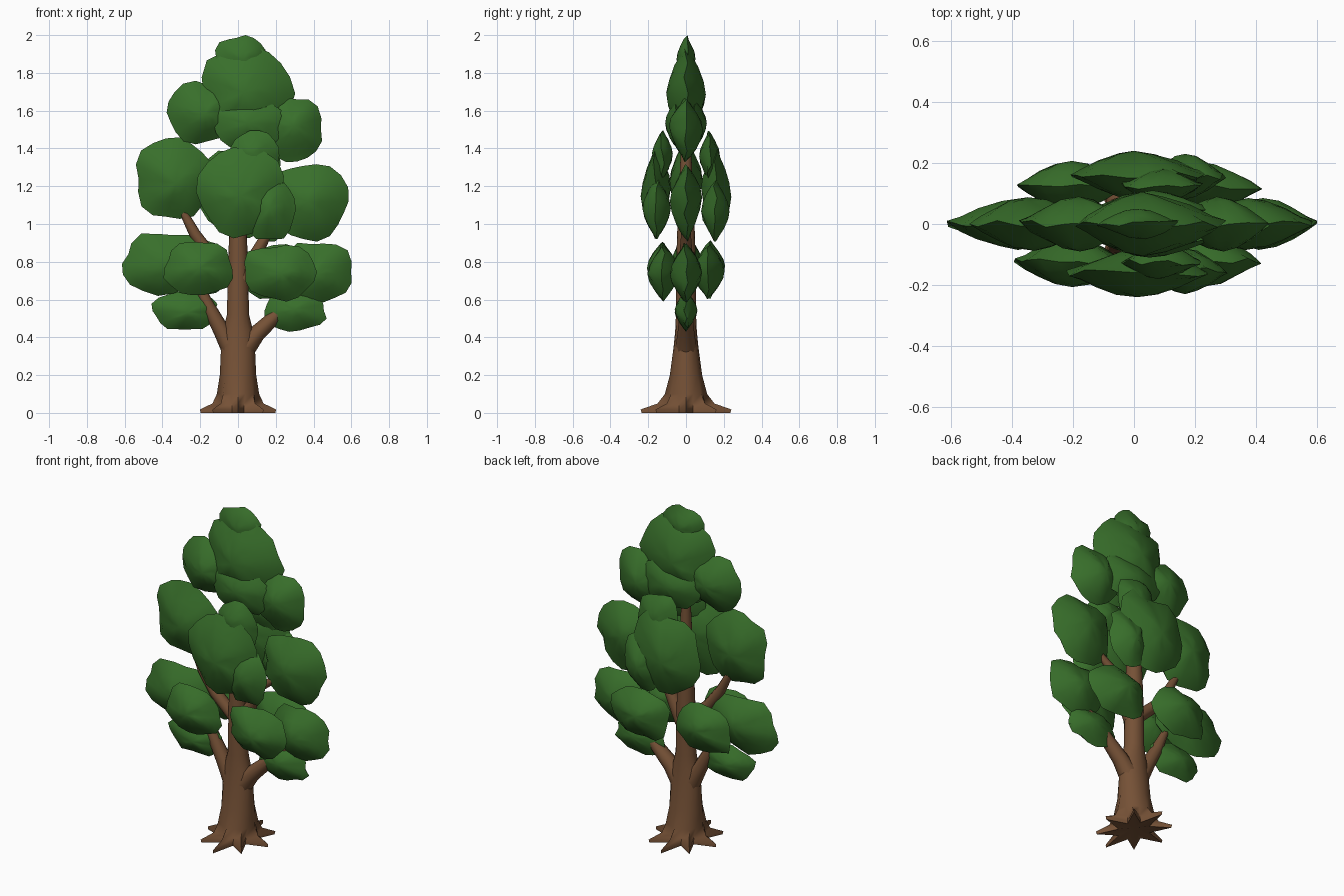
import bpy, bmesh, math, random
from mathutils import Vector

if "Cube" in bpy.data.objects:
    bpy.data.objects.remove(bpy.data.objects["Cube"])

random.seed(7)


def material(name, rgb):
    m = bpy.data.materials.new(name)
    m.diffuse_color = (*rgb, 1)
    m.use_nodes = True
    m.node_tree.nodes["Principled BSDF"].inputs["Base Color"].default_value = m.diffuse_color
    return m


LEAF = material("leaf green", (0.04, 0.16, 0.024))
BARK = material("bark brown", (0.18, 0.083, 0.037))


def finish(bm, name, mat, angle):
    bmesh.ops.recalc_face_normals(bm, faces=bm.faces)
    me = bpy.data.meshes.new(name)
    bm.to_mesh(me)
    bm.free()
    me.materials.append(mat)
    for p in me.polygons:
        p.use_smooth = True
    me.set_sharp_from_angle(angle=math.radians(angle))
    ob = bpy.data.objects.new(name, me)
    bpy.context.collection.objects.link(ob)
    return ob


def bridge(bm, a, b):
    n = len(a)
    for i in range(n):
        j = (i + 1) % n
        bm.faces.new((a[i], a[j], b[j], b[i]))


def tube(name, path, sides=8):
    """Tapered limb; path holds (x, y, z, radius)."""
    bm = bmesh.new()
    pts = [Vector(p[:3]) for p in path]
    rings = []
    for i, p in enumerate(pts):
        d = pts[min(i + 1, len(pts) - 1)] - pts[max(i - 1, 0)]
        q = d.to_track_quat('Z', 'Y')
        r = path[i][3]
        rings.append([bm.verts.new(p + q @ Vector((r * math.cos(2 * math.pi * k / sides),
                                                   r * math.sin(2 * math.pi * k / sides), 0)))
                      for k in range(sides)])
    for a, b in zip(rings, rings[1:]):
        bridge(bm, a, b)
    bm.faces.new(rings[0])
    bm.faces.new(rings[-1])
    finish(bm, name, BARK, 50)


def clump(name, x, y, z, rx, rz, t):
    """Lens-shaped leaf cluster with a sharp, lumpy rim in the x-z plane."""
    bm = bmesh.new()
    n = 18
    p1, p2 = random.uniform(0, 6.28), random.uniform(0, 6.28)
    rim = []
    for i in range(n):
        a = 2 * math.pi * i / n
        k = 1 + 0.03 * math.sin(3 * a + p1) + 0.045 * math.sin(5 * a + p2) + random.uniform(-.035, .035)
        k *= (abs(math.cos(a)) ** 2.5 + abs(math.sin(a)) ** 2.5) ** (-1 / 2.5)
        rim.append((k * rx * math.cos(a), k * rz * math.sin(a)))
    edge = [bm.verts.new((x + u, y + random.uniform(-.012, .012), z + v)) for u, v in rim]
    for s in (-1, 1):
        ox, oz = random.uniform(-.12, .12) * rx, random.uniform(-.12, .12) * rz
        prev = edge
        for f in (0.82, 0.58, 0.3):
            ring = []
            for u, v in rim:
                h = t * (1 - f ** 1.6) * random.uniform(.94, 1.06)
                ring.append(bm.verts.new((x + u * f + ox * (1 - f), y + s * h, z + v * f + oz * (1 - f))))
            bridge(bm, prev, ring)
            prev = ring
        top = bm.verts.new((x + ox, y + s * t, z + oz))
        for i in range(n):
            bm.faces.new((prev[i], prev[(i + 1) % n], top))
    finish(bm, name, LEAF, 45)


# trunk with a star of pointed roots
bm = bmesh.new()
SIDES = 16
# z, root radius, valley radius, x scale, y scale
profile = [(0, .235, .1, .84, 1), (.018, .24, .1, .84, 1), (.05, .15, .095, .9, 1),
           (.1, .112, .098, 1, 1), (.2, .09, .088, 1.07, .95), (.35, .08, .08, 1.12, .82),
           (.43, .07, .07, 1.15, .82), (.52, .056, .056, 1.05, .95), (.8, .052, .052, 1, 1),
           (1.0, .045, .045, 1, 1), (1.45, .025, .025, 1, 1)]
rings = []
for z, ro, ri, sx, sy in profile:
    ring = []
    for i in range(SIDES):
        a = 2 * math.pi * i / SIDES
        r = ri if i % 2 else ro
        if i % 4 == 2 and z < .08:
            r *= .95
        ring.append(bm.verts.new((r * sx * math.cos(a), r * sy * math.sin(a), z)))
    rings.append(ring)
for a, b in zip(rings, rings[1:]):
    bridge(bm, a, b)
base = bm.verts.new((0, 0, .02))
for i in range(SIDES):
    bm.faces.new((rings[0][i], base, rings[0][(i + 1) % SIDES]))
bm.faces.new(rings[-1])
finish(bm, "trunk", BARK, 80)

# branches
tube("low_left_branch", [(-.03, 0, .33, .055), (-.09, 0, .44, .043), (-.16, 0, .57, .035), (-.22, 0, .7, .02)])
tube("low_right_branch", [(.02, 0, .32, .06), (.1, 0, .42, .045), (.24, 0, .55, .033), (.36, 0, .66, .015)])
tube("upper_left_branch", [(-.02, 0, .72, .035), (-.15, 0, .84, .034), (-.23, 0, .95, .03), (-.33, 0, 1.14, .015)])
tube("upper_right_branch", [(.02, 0, .7, .045), (.085, 0, .82, .036), (.16, 0, .96, .025), (.3, 0, 1.06, .015)])

# leaf clusters in the central layer: x, y, z, half width, half height, half depth
central = {
    "top": (.04, 0, 1.69, .245, .25, .105),
    "tip": (.015, 0, 1.875, .13, .12, .05),
    "crown_left": (-.19, 0, 1.59, .18, .16, .09),
    "crown_right": (.285, 0, 1.5, .16, .17, .09),
    "middle_left": (-.345, 0, 1.24, .2, .21, .088),
    "middle_right": (.38, 0, 1.12, .2, .2, .085),
    "lower_left": (-.38, 0, .79, .23, .16, .085),
    "lower_right": (.42, 0, .745, .185, .16, .085),
    "lowest_left": (-.28, 0, .54, .17, .1, .06),
    "lowest_right": (.3, 0, .54, .16, .105, .06),
}
for name, c in central.items():
    clump(name + "_leaves", *c)

# front and back layers
for s, side in ((-1, "front"), (1, "back")):
    clump(side + "_crown_leaves", .06, s * .05, 1.53, .19, .13, .06)
    clump(side + "_middle_leaves", .02, s * .16, 1.17, .225, .23, .08)
    clump(side + "_middle_upper_leaves", .09, s * .125, 1.36, .13, .13, .055)
    clump(side + "_middle_side_leaves", .17, s * .155, 1.08, .13, .165, .075)
    clump(side + "_lower_left_leaves", -.21, s * .125, .765, .18, .14, .082)
    clump(side + "_lower_right_leaves", .22, s * .12, .745, .19, .145, .085)
